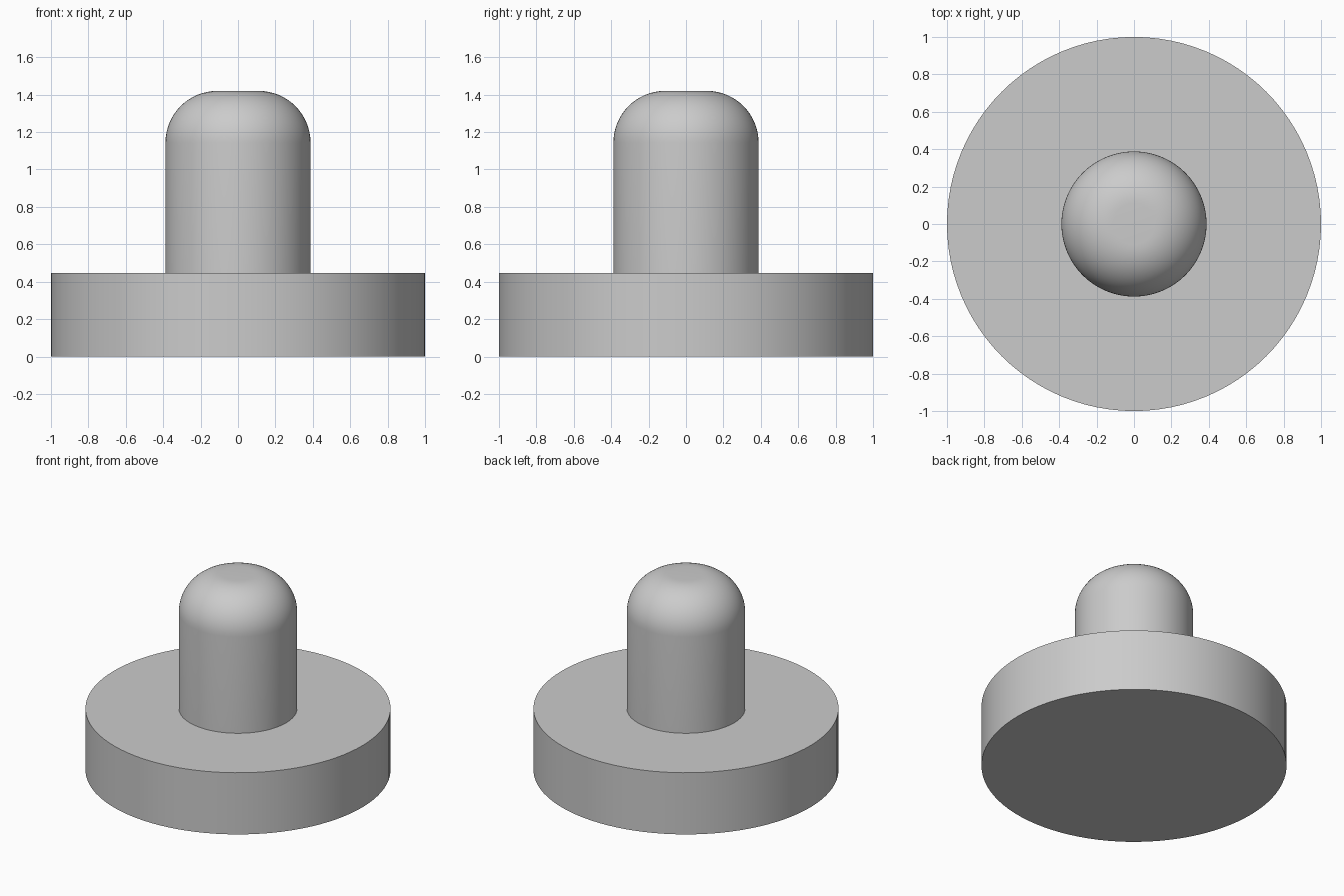
import bpy
import bmesh
from math import sin, cos, pi, radians

cube = bpy.data.objects.get("Cube")
if cube:
    bpy.data.objects.remove(cube, do_unlink=True)

# Single grey material
grey = bpy.data.materials.new("plain grey")
grey.use_nodes = True
colour = (0.6, 0.6, 0.6, 1)
grey.diffuse_color = colour
grey.node_tree.nodes["Principled BSDF"].inputs["Base Color"].default_value = colour

SEGMENTS = 96


def lathe(name, profile):
    """Spin (radius, z) points about the z axis; the end rings are capped."""
    bm = bmesh.new()
    rings = []
    for r, z in profile:
        angles = [2 * pi * i / SEGMENTS for i in range(SEGMENTS)]
        rings.append([bm.verts.new((r * cos(a), r * sin(a), z)) for a in angles])
    for low, high in zip(rings, rings[1:]):
        for i in range(SEGMENTS):
            j = (i + 1) % SEGMENTS
            bm.faces.new((low[i], low[j], high[j], high[i]))
    bm.faces.new(rings[0][::-1])
    bm.faces.new(rings[-1])
    mesh = bpy.data.meshes.new(name)
    bm.to_mesh(mesh)
    bm.free()
    mesh.materials.append(grey)
    obj = bpy.data.objects.new(name, mesh)
    bpy.context.collection.objects.link(obj)
    bpy.ops.object.select_all(action="DESELECT")
    obj.select_set(True)
    bpy.context.view_layer.objects.active = obj
    bpy.ops.object.shade_smooth_by_angle(angle=radians(30))
    return obj


BASE_TOP, PIN_TOP = 0.446, 1.42
PIN_RADIUS, FILLET = 0.388, 0.277

# Wide disc and round pin, joined in one closed profile
profile = [(1, 0), (1, BASE_TOP), (PIN_RADIUS, BASE_TOP)]
# Rounded shoulder leading to the small flat top
for step in range(17):
    a = pi / 2 * step / 16
    profile.append((PIN_RADIUS - FILLET + FILLET * cos(a),
                    PIN_TOP - FILLET + FILLET * sin(a)))
lathe("disc_with_pin", profile)
